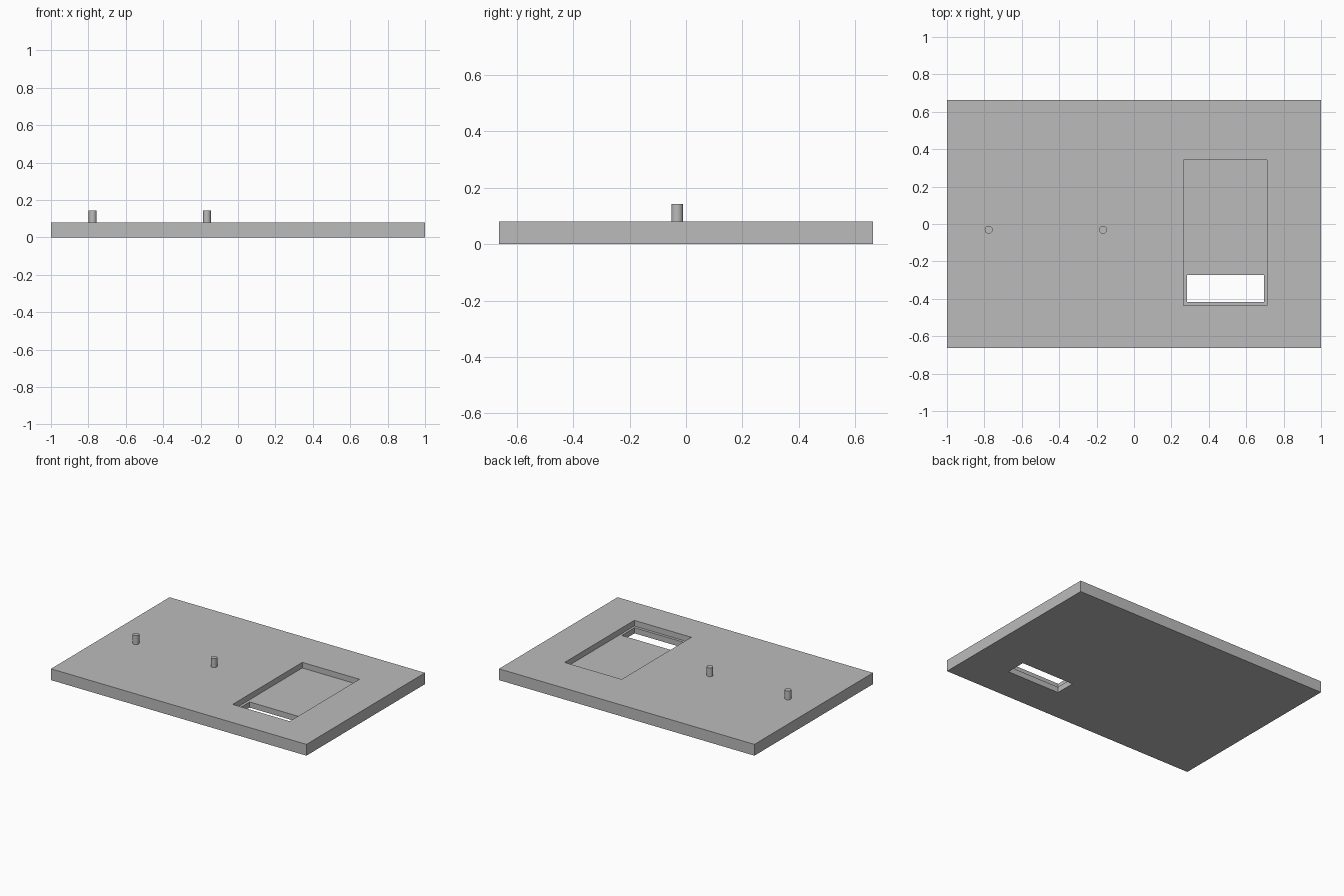
import bpy

cube = bpy.data.objects.get("Cube")
if cube:
    bpy.data.objects.remove(cube, do_unlink=True)

grey = bpy.data.materials.new("plain grey")
grey.use_nodes = True
colour = (0.5, 0.5, 0.5, 1)
grey.diffuse_color = colour
grey.node_tree.nodes["Principled BSDF"].inputs["Base Color"].default_value = colour


def box(name, low, high):
    """Box between two opposite corners."""
    centre = [(a + b) / 2 for a, b in zip(low, high)]
    bpy.ops.mesh.primitive_cube_add(size=1, location=centre)
    ob = bpy.context.object
    ob.name = name
    ob.scale = [b - a for a, b in zip(low, high)]
    bpy.ops.object.transform_apply(location=True, rotation=False, scale=True)
    ob.data.materials.append(grey)
    return ob


def cut(target, cutter):
    """Subtract the cutter and remove it."""
    mod = target.modifiers.new(cutter.name, 'BOOLEAN')
    mod.operation = 'DIFFERENCE'
    mod.solver = 'EXACT'
    mod.object = cutter
    bpy.context.view_layer.objects.active = target
    bpy.ops.object.modifier_apply(modifier=mod.name)
    bpy.data.objects.remove(cutter, do_unlink=True)


# Flat base plate
thickness = 0.08
plate = box("base_plate", (-1, -0.663, 0), (1, 0.663, thickness))

# Shallow pocket, then a slot through its floor at the front
cut(plate, box("pocket_cutter", (0.264, -0.437, 0.04), (0.711, 0.342, 0.2)))
cut(plate, box("slot_cutter", (0.283, -0.417, -0.1), (0.695, -0.274, 0.2)))

# Two round pegs standing on the plate
peg_top = 0.143
for side, x in (("right", -0.777), ("left", -0.166)):
    bpy.ops.mesh.primitive_cylinder_add(
        vertices=32, radius=0.021, depth=peg_top - thickness,
        location=(x, -0.031, (peg_top + thickness) / 2))
    peg = bpy.context.object
    peg.name = side + "_peg"
    peg.data.materials.append(grey)
    bpy.ops.object.shade_smooth_by_angle()
